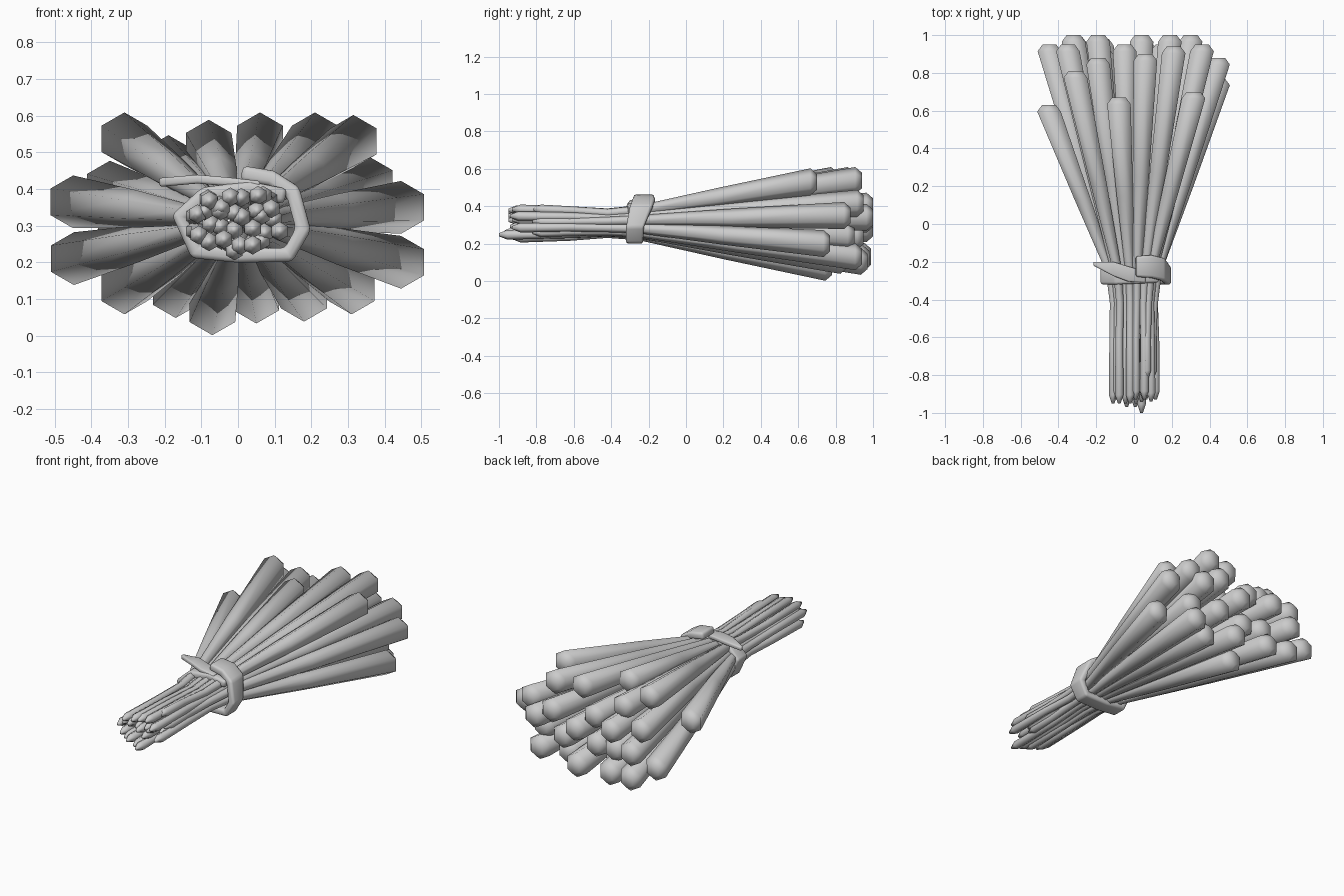
import bpy, bmesh, random
from math import cos, sin, pi

if "Cube" in bpy.data.objects:
    bpy.data.objects.remove(bpy.data.objects["Cube"])

random.seed(4)


def loft(name, rings):
    """Skin hexagonal rings (x, y, z, radius) into one closed smooth stalk."""
    bm = bmesh.new()
    loops = []
    for x, y, z, r in rings:
        loops.append([bm.verts.new((x + r * cos(pi / 6 + k * pi / 3), y,
                                    z + r * sin(pi / 6 + k * pi / 3))) for k in range(6)])
    for a, b in zip(loops, loops[1:]):
        for k in range(6):
            bm.faces.new((a[k], a[(k + 1) % 6], b[(k + 1) % 6], b[k]))
    bm.faces.new(loops[0])
    bm.faces.new(loops[-1])
    return finish(name, bm)


def finish(name, bm):
    bmesh.ops.recalc_face_normals(bm, faces=bm.faces)
    for f in bm.faces:
        f.smooth = True
    me = bpy.data.meshes.new(name)
    bm.to_mesh(me)
    bm.free()
    ob = bpy.data.objects.new(name, me)
    bpy.context.collection.objects.link(ob)
    return ob


def strap(name, pts, thick):
    """Ribbon through (x, z, y_front, y_back) points, thickened and softened."""
    bm = bmesh.new()
    rows = [(bm.verts.new((x, y0, z)), bm.verts.new((x, y1, z))) for x, z, y0, y1 in pts]
    for a, b in zip(rows, rows[1:]):
        bm.faces.new((a[0], a[1], b[1], b[0]))
    ob = finish(name, bm)
    m = ob.modifiers.new("thickness", 'SOLIDIFY')
    m.thickness = thick
    m.offset = 0
    b = ob.modifiers.new("soft_edge", 'BEVEL')
    b.width = thick * 0.3
    b.segments = 2
    return ob


# Flower-end position of each stalk: x, z, y
outer = [(-.31, .537, .81), (-.19, .475, .88), (-.08, .517, .67), (.06, .537, .90),
         (.21, .537, .94), (.315, .53, .70), (.36, .415, .95), (.445, .35, .88),
         (.445, .20, .77), (.31, .13, .94), (.18, .11, .86), (.05, .105, .97),
         (-.07, .073, .78), (-.17, .12, .98), (-.31, .13, .99), (-.448, .21, .95),
         (-.45, .365, .63), (-.35, .405, .95)]
inner = [(-.32, .28, 1), (-.19, .38, 1), (-.17, .24, .93), (-.05, .41, .95),
         (-.04, .23, .92), (.04, .33, 1), (.19, .40, 1), (.15, .24, .95),
         (.30, .34, 1), (.31, .24, .9)]

# Stalks: thin stem below the binding, flaring to a blunt head
for i, (tx, tz, ty) in enumerate(outer + inner):
    dz = tz - 0.31
    bx, bz = tx * 0.28, 0.313 + dz * 0.29
    ex = tx * 0.235 + random.uniform(-.01, .01)
    ez = 0.31 + dz * 0.29 + random.uniform(-.01, .01)
    ey = -1.0 if i == 10 else random.choice((-.95, -.94, -.93, -.95, -.97, -.82))
    head = ty - 0.035
    rings = [(ex, ey, ez, .008), (ex, ey + .045, ez, .026),
             (ex, -.62, .31 + (ez - .31) * .92, .023),
             (tx * .24, -.42, .31 + dz * .24, .023), (bx, -.25, bz, .027)]
    for t in (.45, 1.0):
        rings.append((bx + (tx - bx) * t, -.25 + (head + .25) * t,
                      bz + (tz - bz) * t, .028 + .044 * (t * .9 + .1)))
    rings.append((tx, ty, tz, .042))
    loft("stalk_%02d" % (i + 1), rings)

# Binding strap wrapped round the stems, with its two loose ends
strap("binding_strap", [(.01, .443, -.28, -.17), (.09, .43, -.285, -.165),
                        (.15, .393, -.30, -.18), (.178, .29, -.32, -.225),
                        (.138, .22, -.32, -.23), (0, .22, -.32, -.23),
                        (-.115, .229, -.32, -.23), (-.16, .325, -.32, -.23),
                        (-.09, .385, -.32, -.24), (.03, .40, -.315, -.24),
                        (.13, .38, -.31, -.24)], .042)
strap("binding_loose_end", [(.06, .41, -.31, -.25), (-.03, .42, -.305, -.225),
                            (-.11, .427, -.275, -.2), (-.215, .418, -.22, -.2)], .024)
